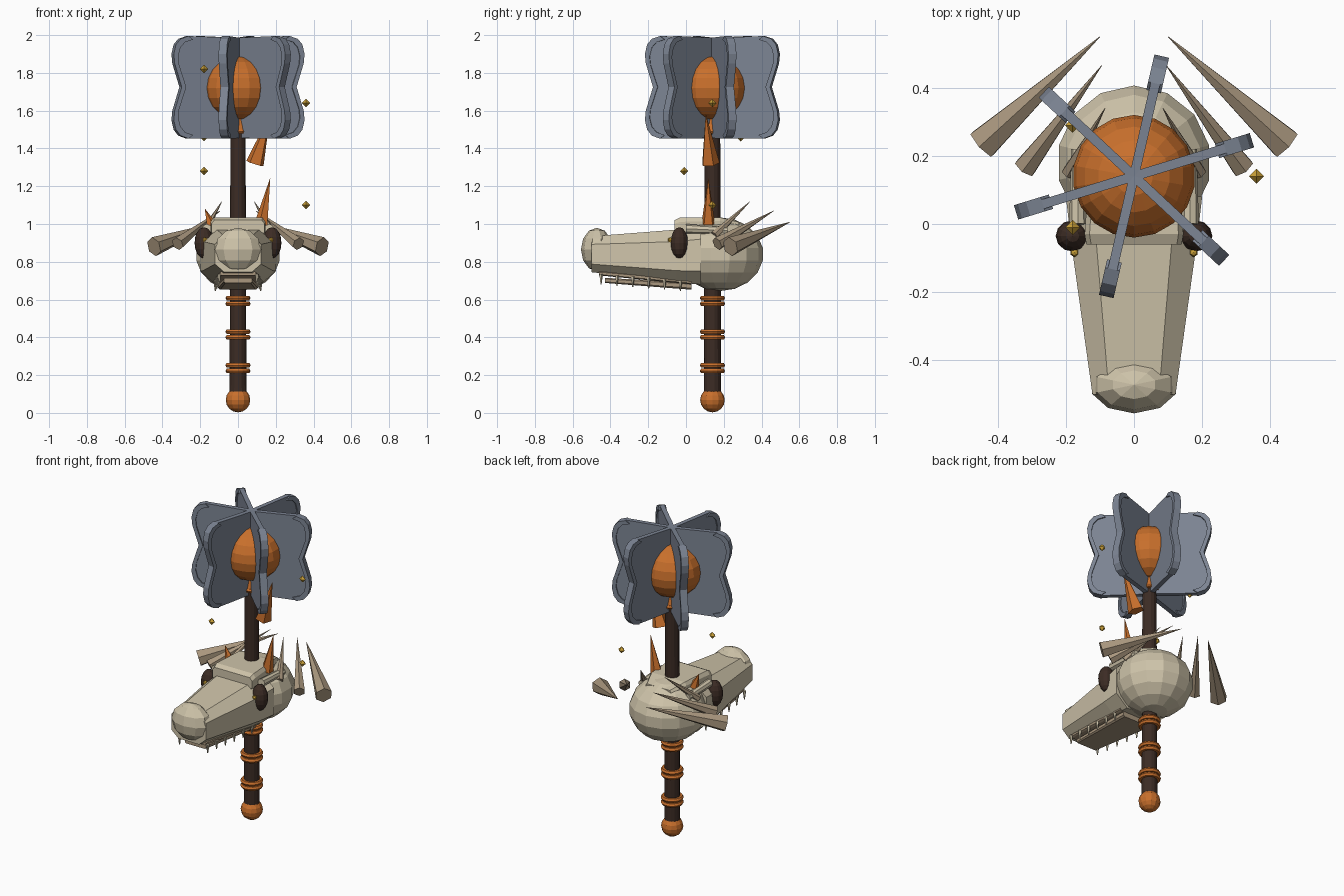
import bpy, bmesh, math
from mathutils import Vector, Matrix

if "Cube" in bpy.data.objects:
    bpy.data.objects.remove(bpy.data.objects["Cube"])

AX = 0.14  # y position of the shaft axis


def material(name, rgb):
    m = bpy.data.materials.new(name)
    m.diffuse_color = (*rgb, 1)
    m.use_nodes = True
    m.node_tree.nodes["Principled BSDF"].inputs["Base Color"].default_value = m.diffuse_color
    return m


BONE = material("bone", (0.62, 0.55, 0.40))
TAN = material("tan_horn", (0.40, 0.31, 0.21))
WOOD = material("dark_wood", (0.045, 0.025, 0.018))
ORANGE = material("orange", (0.58, 0.16, 0.025))
STEEL = material("steel", (0.20, 0.23, 0.29))
GOLD = material("gold", (0.60, 0.36, 0.04))


def finish(name, bm, mat):
    bmesh.ops.recalc_face_normals(bm, faces=bm.faces)
    me = bpy.data.meshes.new(name)
    bm.to_mesh(me)
    bm.free()
    ob = bpy.data.objects.new(name, me)
    bpy.context.collection.objects.link(ob)
    me.materials.append(mat)
    return ob


def ball(name, loc, radii, mat, seg=14, rings=8):
    bm = bmesh.new()
    m = Matrix.Translation(loc) @ Matrix.Diagonal((*radii, 1))
    bmesh.ops.create_uvsphere(bm, u_segments=seg, v_segments=rings, radius=1, matrix=m)
    return finish(name, bm, mat)


def cone(name, a, b, r1, r2, mat, sides=6):
    a, b = Vector(a), Vector(b)
    d = b - a
    m = Matrix.Translation((a + b) / 2) @ d.to_track_quat('Z', 'Y').to_matrix().to_4x4()
    bm = bmesh.new()
    bmesh.ops.create_cone(bm, cap_ends=True, segments=sides, radius1=r1, radius2=r2,
                          depth=d.length, matrix=m)
    return finish(name, bm, mat)


def ring(name, z, R, r, mat):
    bpy.ops.mesh.primitive_torus_add(location=(0, AX, z), major_radius=R, minor_radius=r,
                                     major_segments=16, minor_segments=6)
    bpy.context.object.name = name
    bpy.context.object.data.materials.append(mat)


def loft(name, sections, mat):
    """Skin equal-length loops of points and cap both ends."""
    bm = bmesh.new()
    loops = [[bm.verts.new(p) for p in s] for s in sections]
    n = len(loops[0])
    for a, b in zip(loops, loops[1:]):
        for i in range(n):
            bm.faces.new((a[i], a[(i + 1) % n], b[(i + 1) % n], b[i]))
    bm.faces.new(loops[0])
    bm.faces.new(loops[-1])
    return finish(name, bm, mat)


def octagon(y, w, z0, z1, cx=0.6, cz=0.55):
    """Chamfered rectangular cross-section facing y."""
    c, h = (z0 + z1) / 2, (z1 - z0) / 2
    pts = [(cx, 1), (1, cz), (1, -cz), (cx, -1), (-cx, -1), (-1, -cz), (-1, cz), (-cx, 1)]
    return [(w * x, y, c + h * z) for x, z in pts]


# Shaft, pommel and grip rings
cone("shaft", (0, AX, 0.06), (0, AX, 1.52), 0.046, 0.041, WOOD, 14)
ball("pommel", (0, AX, 0.068), (0.065, 0.065, 0.065), ORANGE, 12, 8)
for i, z in enumerate((0.237, 0.415, 0.593)):
    for s in (-1, 1):
        ring(f"grip_ring_{i}_{s}", z + s * 0.015, 0.053, 0.014, ORANGE)

# Skull: cranium, snout, nose and brow plate
ball("cranium", (0, 0.18, 0.84), (0.23, 0.23, 0.195), BONE, 14, 9)
loft("snout", [octagon(0.08, 0.20, 0.68, 0.99), octagon(-0.05, 0.185, 0.69, 0.97),
               octagon(-0.50, 0.122, 0.745, 0.935)], BONE)
ball("nose", (0, -0.472, 0.865), (0.13, 0.084, 0.115), BONE, 10, 6)
loft("brow_plate", [octagon(-0.06, 0.14, 0.94, 1.02, 0.9), octagon(-0.03, 0.145, 0.93, 1.035, 0.9),
                    octagon(0.18, 0.13, 0.95, 1.035, 0.9), octagon(0.28, 0.09, 0.95, 1.01, 0.9)], BONE)

# Lower jaw slab and upper lip strips
loft("lower_jaw", [octagon(0.03, 0.105, 0.652, 0.69, 0.9), octagon(-0.43, 0.075, 0.688, 0.715, 0.9)], TAN)
loft("upper_palate", [octagon(0.03, 0.13, 0.68, 0.71, 0.9), octagon(-0.46, 0.095, 0.728, 0.75, 0.9)], TAN)

for s in (-1, 1):
    # Eyes, brow tubes and nostrils
    ball(f"eye_socket_{s}", (s * 0.18, -0.035, 0.90), (0.05, 0.046, 0.083), WOOD, 12, 8)
    ball(f"pupil_{s}", (s * 0.175, -0.083, 0.915), (0.014, 0.014, 0.014), GOLD, 6, 4)
    cone(f"brow_tube_{s}", (s * 0.165, 0.0, 0.975), (s * 0.165, 0.22, 0.965), 0.025, 0.02, BONE, 8)
    # Horns taper from the outer end back to a point
    for i, (a, b, r) in enumerate((((0.445, 0.235, 0.88), (0.10, 0.55, 1.01), 0.052),
                                   ((0.32, 0.165, 0.895), (0.095, 0.465, 1.07), 0.036),
                                   ((0.19, 0.15, 0.94), (0.085, 0.34, 1.12), 0.024))):
        cone(f"horn_{i}_{s}", (s * a[0], *a[1:]), (s * b[0], *b[1:]), r, 0.001, TAN, 6)
    # Teeth
    for i in range(6):
        t = i / 5
        x, y, z = 0.10 + 0.02 * (1 - t), -0.03 - 0.42 * t, 0.70 + 0.035 * t
        cone(f"tooth_{i}_{s}", (s * x, y, z), (s * x, y, z - 0.055), 0.011, 0.003, BONE, 5)

# Flame spikes around the shaft
cone("flame_right", (0.125, 0.118, 1.0), (0.17, 0.118, 1.24), 0.038, 0.001, ORANGE, 5)
cone("flame_left", (-0.14, 0.118, 0.99), (-0.175, 0.118, 1.08), 0.03, 0.001, ORANGE, 5)
cone("flame_upper", (0.09, 0.128, 1.32), (0.17, 0.105, 1.58), 0.05, 0.001, ORANGE, 5)

# Glowing core and its collar
ball("core", (0, AX, 1.72), (0.18, 0.18, 0.17), ORANGE, 18, 10)
cone("core_collar", (0, AX, 1.48), (0, AX, 1.57), 0.056, 0.034, ORANGE, 12)
ring("collar_ring", 1.49, 0.046, 0.013, ORANGE)

# Flanged head: six notched blades, each with a thicker outer rim
EDGE = [(0.28, 1.452), (0.325, 1.468), (0.35, 1.50), (0.362, 1.55), (0.357, 1.60), (0.318, 1.725),
        (0.357, 1.85), (0.362, 1.90), (0.35, 1.95), (0.325, 1.98), (0.28, 1.995)]


def plate(name, pts, thick, angle, mat):
    c, s = math.cos(angle), math.sin(angle)
    h = thick / 2
    return loft(name, [[(r * c - o * s, AX + r * s + o * c, z) for r, z in pts] for o in (-h, h)], mat)


inner = [(r - 0.025, 1.725 + (z - 1.725) * 0.93) for r, z in EDGE]
for k in range(6):
    a = math.radians(17 + 60 * k)
    plate(f"blade_{k}", [(0, 1.455)] + EDGE[:1] + inner[1:-1] + EDGE[-1:] + [(0, 1.985)], 0.028, a, STEEL)
    plate(f"blade_rim_{k}", EDGE + inner[::-1], 0.044, a, STEEL)

# Floating gems in a rising spiral
for i in range(5):
    t = math.radians(-120 * i)
    bm = bmesh.new()
    x, y, z = 0.36 * math.cos(t), AX + 0.173 * math.sin(t), 1.10 + 0.18 * i
    m = Matrix.Translation((x, y, z)) @ Matrix.Scale(0.022, 4)
    bmesh.ops.create_uvsphere(bm, u_segments=4, v_segments=2, radius=1, matrix=m)
    finish(f"gem_{i}", bm, GOLD)
